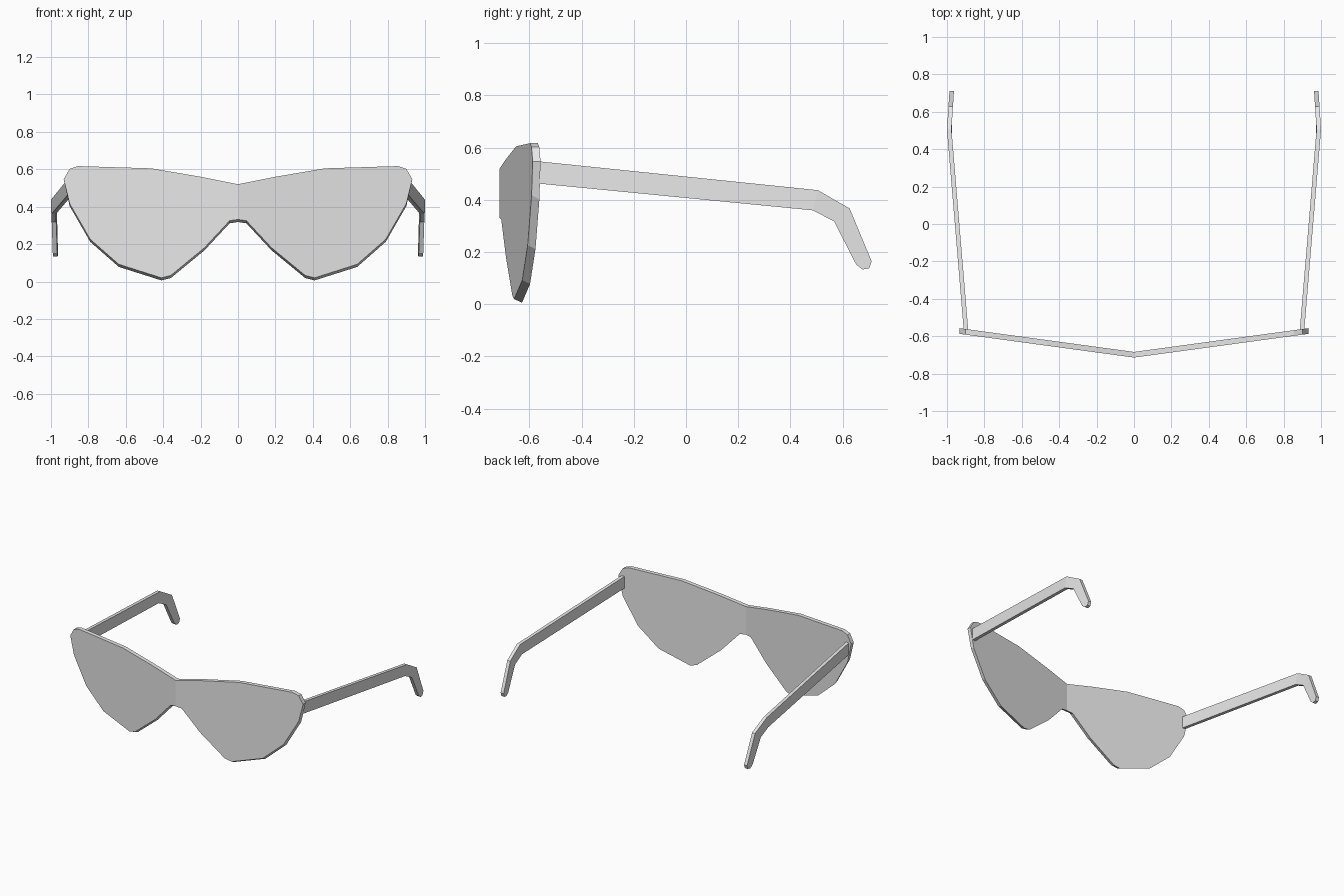
import bpy
import bmesh

cube = bpy.data.objects.get("Cube")
if cube:
    bpy.data.objects.remove(cube, do_unlink=True)

grey = bpy.data.materials.new("plain grey")
grey.use_nodes = True
grey.diffuse_color = (0.8, 0.8, 0.8, 1)
grey.node_tree.nodes["Principled BSDF"].inputs["Base Color"].default_value = (0.8, 0.8, 0.8, 1)


def finish(name, bm):
    bmesh.ops.recalc_face_normals(bm, faces=bm.faces)
    mesh = bpy.data.meshes.new(name)
    bm.to_mesh(mesh)
    bm.free()
    mesh.materials.append(grey)
    obj = bpy.data.objects.new(name, mesh)
    bpy.context.collection.objects.link(obj)
    return obj


# One-piece lens: half outline (x, z), swept back from the centre fold
upper = [(0, 0.52), (0.2, 0.56), (0.465, 0.605), (0.855, 0.617), (0.90, 0.602), (0.932, 0.547)]
lower = [(0.90, 0.417), (0.79, 0.226), (0.637, 0.092), (0.41, 0.02), (0.36, 0.032),
         (0.18, 0.18), (0.045, 0.325), (0, 0.332)]
THICK = 0.03
DROP = 0.014    # the lower rim is bevelled down towards the back


def fold_y(x):
    return -0.714 + 0.136 * abs(x)


bm = bmesh.new()
for side in (1, -1):
    front = [bm.verts.new((side * x, fold_y(x), z)) for x, z in upper + lower]
    back = [bm.verts.new((side * x, fold_y(x) + THICK, z)) for x, z in upper]
    back += [bm.verts.new((side * x, fold_y(x) + THICK, z - DROP)) for x, z in lower]
    bm.faces.new(front)
    bm.faces.new(back)
    for i in range(len(front) - 1):
        bm.faces.new((front[i], front[i + 1], back[i + 1], back[i]))
bmesh.ops.remove_doubles(bm, verts=bm.verts, dist=0.0001)
finish("lens", bm)

# Temple arms: matching top and bottom edges (y, z), bent down behind the ear
arm_top = [(-0.57, 0.548), (0.505, 0.437), (0.627, 0.367), (0.711, 0.165), (0.702, 0.138)]
arm_bottom = [(-0.57, 0.463), (0.485, 0.36), (0.567, 0.318), (0.652, 0.152), (0.677, 0.133)]
ARM_WIDTH = 0.024


def arm_x(y):
    # splays outward to the bend, then turns slightly in
    if y < 0.505:
        return 0.911 + 0.089 * (y + 0.56) / 1.065
    return 1.0 - 0.013 * (y - 0.505) / 0.2


for name, side in (("left_arm", 1), ("right_arm", -1)):
    bm = bmesh.new()
    rings = []
    for top, bottom in zip(arm_top, arm_bottom):
        rings.append([bm.verts.new((side * (arm_x(y) - inset), y, z))
                      for (y, z), inset in ((top, 0), (top, ARM_WIDTH),
                                            (bottom, ARM_WIDTH), (bottom, 0))])
    for a, b in zip(rings, rings[1:]):
        for i in range(4):
            j = (i + 1) % 4
            bm.faces.new((a[i], a[j], b[j], b[i]))
    bm.faces.new(rings[0])
    bm.faces.new(rings[-1])
    finish(name, bm)
